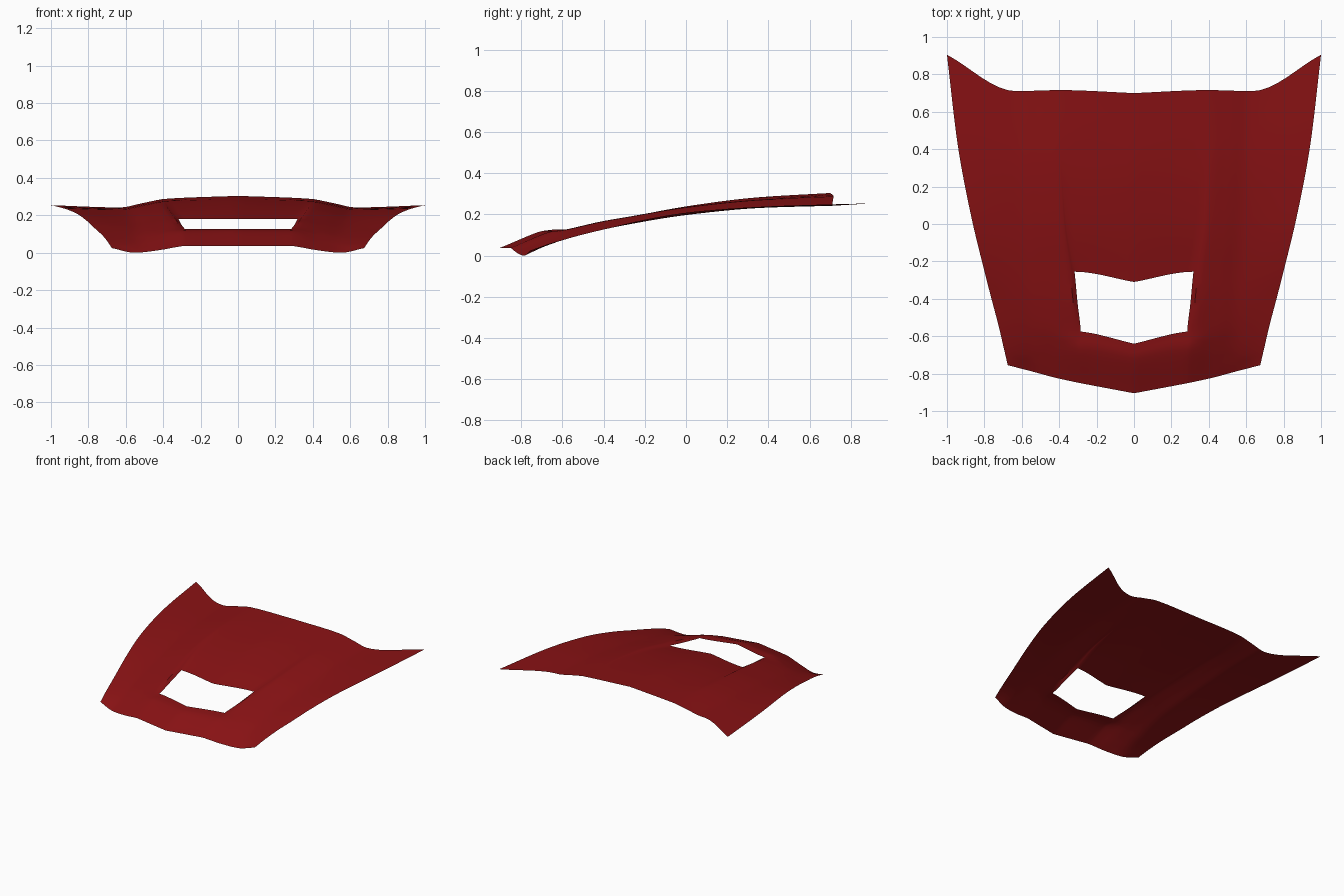
import bpy, bmesh

if "Cube" in bpy.data.objects:
    bpy.data.objects.remove(bpy.data.objects["Cube"])

# Guide curves running front to back over the right half: (x, y, z) at shared stations
centre = [(0, -.905, .040), (0, -.70, .122), (0, -.64, .130), (0, -.47, .152),
          (0, -.31, .183), (0, 0, .242), (0, .35, .286), (0, .70, .307)]
scoop_side = [(.28, -.852, .040), (.285, -.65, .121), (.285, -.575, .129), (.302, -.42, .152),
              (.318, -.255, .183), (.363, 0, .233), (.39, .38, .276), (.40, .716, .290)]
ridge = [(.305, -.847, .037), (.31, -.65, .118), (.31, -.573, .132), (.325, -.42, .167),
         (.343, -.255, .196), (.375, 0, .238), (.396, .38, .276), (.407, .716, .289)]
slope = [(.42, -.822, .017), (.43, -.67, .077), (.44, -.57, .110), (.45, -.42, .146),
         (.46, -.26, .178), (.48, 0, .222), (.505, .38, .257), (.515, .713, .267)]
valley = [(.55, -.787, .003), (.56, -.68, .050), (.565, -.56, .090), (.57, -.41, .128),
          (.58, -.26, .158), (.60, 0, .200), (.62, .37, .235), (.63, .71, .245)]
side_edge = [(.675, -.755, .028), (.697, -.66, .062), (.725, -.54, .096), (.762, -.40, .130),
             (.803, -.24, .169), (.868, .03, .215), (.942, .42, .243), (1, .905, .257)]
guides = [centre, scoop_side, ridge, slope, valley, side_edge]
COLS = [10, 2, 4, 5, 8]      # subdivisions between guides
ROWS = 6                     # subdivisions between stations


def smooth_value(xs, ys, x):
    """Monotone cubic interpolation, free of overshoot."""
    n = len(xs)
    h = [xs[i + 1] - xs[i] for i in range(n - 1)]
    d = [(ys[i + 1] - ys[i]) / h[i] for i in range(n - 1)]
    m = [d[0]]
    for i in range(1, n - 1):
        if d[i - 1] * d[i] <= 0:
            m.append(0)
        else:
            a, b = 2 * h[i] + h[i - 1], h[i] + 2 * h[i - 1]
            m.append((a + b) / (a / d[i - 1] + b / d[i]))
    m.append(d[-1])
    k = 0
    while k < n - 2 and x > xs[k + 1]:
        k += 1
    t = (x - xs[k]) / h[k]
    return ((2 * t**3 - 3 * t**2 + 1) * ys[k] + (t**3 - 2 * t**2 + t) * h[k] * m[k]
            + (3 * t**2 - 2 * t**3) * ys[k + 1] + (t**3 - t**2) * h[k] * m[k + 1])


# Loft the half panel across the guides
bm = bmesh.new()
stations = list(range(len(centre)))
grid = []
for r in range((len(centre) - 1) * ROWS + 1):
    s = r / ROWS
    pts = [[smooth_value(stations, [p[a] for p in g], s) for a in range(3)] for g in guides]
    xs, ys, zs = zip(*pts)
    row = []
    for k, n in enumerate(COLS):
        last = k == len(COLS) - 1
        for i in range(n + last):
            x = xs[k] + (xs[k + 1] - xs[k]) * i / n
            row.append(bm.verts.new((x, smooth_value(xs, ys, x), smooth_value(xs, zs, x))))
    grid.append(row)

# Skin it, leaving the scoop opening between stations 2 and 4
for r in range(len(grid) - 1):
    for c in range(len(grid[0]) - 1):
        if 2 * ROWS <= r < 4 * ROWS and c < COLS[0]:
            continue
        bm.faces.new((grid[r][c], grid[r][c + 1], grid[r + 1][c + 1], grid[r + 1][c]))
bmesh.ops.delete(bm, geom=[v for v in bm.verts if not v.link_faces], context='VERTS')
low = min(v.co.z for v in bm.verts)
bmesh.ops.translate(bm, verts=bm.verts, vec=(0, 0, -low))

# Hood panel object
mesh = bpy.data.meshes.new("hood_panel")
bm.to_mesh(mesh)
bm.free()
hood = bpy.data.objects.new("hood_panel", mesh)
bpy.context.collection.objects.link(hood)
paint = bpy.data.materials.new("dark_red_paint")
paint.diffuse_color = (0.25, 0.006, 0.007, 1)
paint.use_nodes = True
paint.node_tree.nodes["Principled BSDF"].inputs["Base Color"].default_value = paint.diffuse_color
mesh.materials.append(paint)

bpy.context.view_layer.objects.active = hood
hood.select_set(True)
bpy.ops.object.shade_smooth_by_angle(angle=0.6)
mirror = hood.modifiers.new("mirror_half", 'MIRROR')
mirror.use_clip = True
